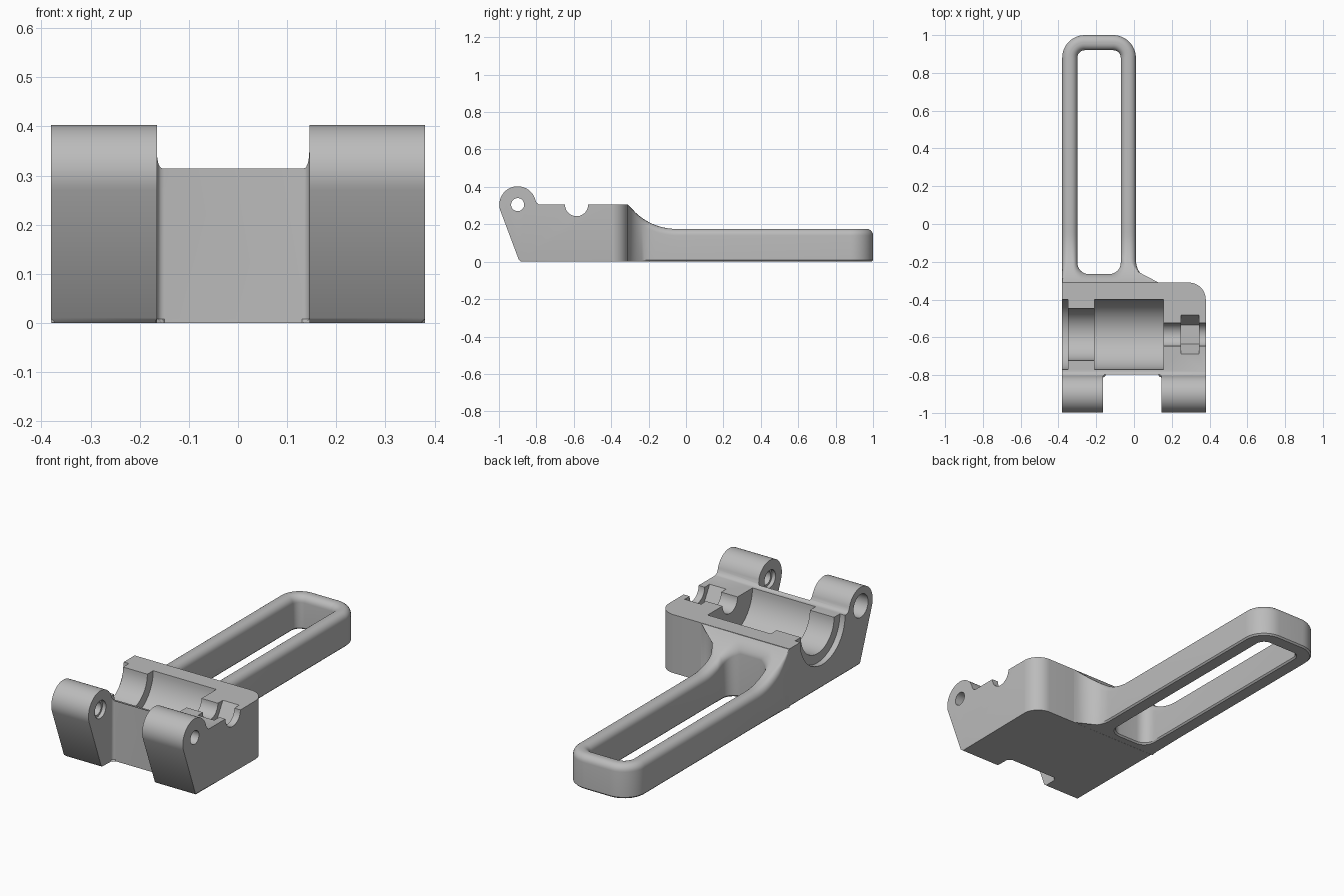
import bpy, bmesh, math
from mathutils import Vector

old = bpy.data.objects.get("Cube")
if old:
    bpy.data.objects.remove(old, do_unlink=True)

grey = bpy.data.materials.new("plain grey")
grey.use_nodes = True
grey.diffuse_color = (0.5, 0.5, 0.5, 1)
grey.node_tree.nodes["Principled BSDF"].inputs["Base Color"].default_value = (0.5, 0.5, 0.5, 1)

DECK = 0.305       # flat top of the body
BAR = 0.175        # top of the handle
BACK = -0.31       # back wall of the body
SWEEP = 0.325      # radius of the ramp between handle and body
BORE_Y, PIN_Y = -0.585, -0.90


def add_object(name, bm):
    bmesh.ops.recalc_face_normals(bm, faces=bm.faces[:])
    mesh = bpy.data.meshes.new(name)
    bm.to_mesh(mesh)
    bm.free()
    mesh.materials.append(grey)
    obj = bpy.data.objects.new(name, mesh)
    bpy.context.collection.objects.link(obj)
    return obj


def arc(cx, cy, r, start, end, n):
    angles = [math.radians(start + (end - start) * i / n) for i in range(n + 1)]
    return [Vector((cx + r * math.cos(a), cy + r * math.sin(a))) for a in angles]


def line(a, b, n):
    return [Vector(a).lerp(Vector(b), i / n) for i in range(n + 1)]


def prism(points, axis, low, high):
    """Extrude a 2D outline along x (outline in y, z) or z (outline in x, y)."""
    bm = bmesh.new()
    place = (lambda p, d: (d, p[0], p[1])) if axis == "x" else (lambda p, d: (p[0], p[1], d))
    a, b = [[bm.verts.new(place(p, d)) for p in points] for d in (low, high)]
    bm.faces.new(a[::-1])
    bm.faces.new(b)
    for i in range(len(a)):
        j = (i + 1) % len(a)
        bm.faces.new((a[i], a[j], b[j], b[i]))
    return bm


def boolean(obj, bm, operation):
    tool = add_object("cutter", bm)
    tool.hide_render = True
    mod = obj.modifiers.new("cut", "BOOLEAN")
    mod.operation, mod.solver, mod.object = operation, "EXACT", tool
    graph = bpy.context.evaluated_depsgraph_get()
    mesh = bpy.data.meshes.new_from_object(obj.evaluated_get(graph))
    obj.modifiers.clear()
    obj.data = mesh
    bpy.data.objects.remove(tool, do_unlink=True)


def smooth(obj):
    bpy.ops.object.select_all(action="DESELECT")
    obj.select_set(True)
    bpy.context.view_layer.objects.active = obj
    bpy.ops.object.shade_smooth_by_angle(angle=math.radians(30))


# Body plan: two lugs around a notch, one rounded back corner
f = 0.015
plan = [(-0.38, -1.1), (-0.165, -1.1)]
plan += arc(-0.165 + f, -0.797 - f, f, 180, 90, 5)
plan += arc(0.145 - f, -0.797 - f, f, 90, 0, 5)
plan += [(0.145, -1.1), (0.38, -1.1)]
plan += arc(0.29, BACK - 0.09, 0.09, 0, 90, 14)
plan += [(0.13, BACK), (-0.38, BACK)]
bm = prism(plan, "z", 0, 0.5)


def is_outer_bottom(e):
    a, b = e.verts
    behind = all(v.co.y > BACK - 0.001 and v.co.x < 0.131 for v in e.verts)
    return a.co.z == 0 and b.co.z == 0 and not behind


bmesh.ops.bevel(bm, geom=[e for e in bm.edges if is_outer_bottom(e)],
                offset=0.008, segments=1, affect="EDGES")
body = add_object("body", bm)

# Side profile: sloping front, round lugs, flat deck
side = [(-0.783, -0.1), (-0.2, -0.1), (-0.2, DECK), (-0.782, DECK), (-0.79, 0.308), (-0.799, 0.316)]
side += arc(PIN_Y, DECK, 0.098, 14, 200.6, 36)
side += [(-0.894, 0.01), (-0.883, 0)]
boolean(body, prism(side, "x", -0.5, 0.5), "INTERSECT")

# Stepped bore, shaft groove and hexagonal nut pocket, then the pin holes
cuts = [
    (BORE_Y, 0.185, -0.21, 0.155, 64),
    (BORE_Y, 0.137, -0.36, -0.2, 64),
    (BORE_Y, 0.185, -0.5, -0.35, 64),
    (BORE_Y, 0.062, 0.1, 0.5, 48),
    (BORE_Y, 0.103, 0.25, 0.345, 6),
    (PIN_Y, 0.035, -0.5, 0.5, 32),
    (PIN_Y, 0.046, -0.185, 0.165, 32),
    (PIN_Y, 0.06, -0.5, -0.29, 32),
]
for y, r, low, high, n in cuts:
    boolean(body, prism(arc(y, DECK, r, 0, 360, n)[:-1], "x", low, high), "DIFFERENCE")
smooth(body)

# Handle: matched outer and inner paths running around the slot
pairs = [
    (line((-0.38, BACK), (-0.38, -0.04), 10), line((-0.30, -0.205), (-0.30, -0.04), 10)),
    (arc(-0.26, 0.88, 0.12, 180, 90, 12), arc(-0.26, 0.88, 0.04, 180, 90, 12)),
    (arc(-0.11, 0.88, 0.12, 90, 0, 12), arc(-0.11, 0.88, 0.04, 90, 0, 12)),
    (line((0.01, -0.04), (0.01, -0.19), 6), line((-0.07, -0.04), (-0.07, -0.16), 6)),
    (arc(0.13, -0.19, 0.12, 180, 270, 12), line((-0.07, -0.16), (-0.07, -0.205), 12)),
    (line((0.13, BACK), (-0.13, BACK), 8), arc(-0.13, -0.205, 0.06, 0, -90, 8)),
    (line((-0.24, BACK), (-0.38, BACK), 8), arc(-0.24, -0.205, 0.06, 270, 180, 8)),
]
stations = []
for outer, inner in pairs:
    for p in zip(outer, inner):
        if not stations or (p[0] - stations[-1][0]).length + (p[1] - stations[-1][1]).length > 1e-4:
            stations.append(p)
stations.pop()


def top_height(y):
    run = min(max(-0.05 - y, 0), 0.26)
    return BAR + SWEEP - math.sqrt(SWEEP ** 2 - run ** 2)


def section(outer, inner):
    """Cross-section with rounded top edges and small bottom chamfers."""
    across = inner - outer
    w = across.length
    across.normalize()
    ro = 0.003 + 0.032 * min(max((outer.y - BACK) / 0.08, 0), 1)
    ri = min(0.035, 0.6 * w)
    co = 0.008 if outer.y > BACK + 0.001 else 0.001
    turns = [math.radians(15 * i) for i in range(7)]
    rim = [(ro * (1 - math.cos(a)), ro * (1 - math.sin(a))) for a in turns]
    rim += [(ro + (w - ro - ri) * k / 4, 0) for k in (1, 2, 3)]
    rim += [(w - ri * (1 - math.cos(a)), ri * (1 - math.sin(a))) for a in reversed(turns)]
    pts = [(co, 0), (0, co)]
    pts += [(d, top_height((outer + across * d).y) - drop) for d, drop in rim]
    pts += [(w, 0.008), (w - 0.008, 0)]
    return [(*(outer + across * d), z) for d, z in pts]


bm = bmesh.new()
rings = [[bm.verts.new(p) for p in section(o, i)] for o, i in stations]
for k, ring in enumerate(rings):
    nxt = rings[(k + 1) % len(rings)]
    for i in range(len(ring)):
        j = (i + 1) % len(ring)
        bm.faces.new((ring[i], ring[j], nxt[j], nxt[i]))
smooth(add_object("slotted_handle", bm))
